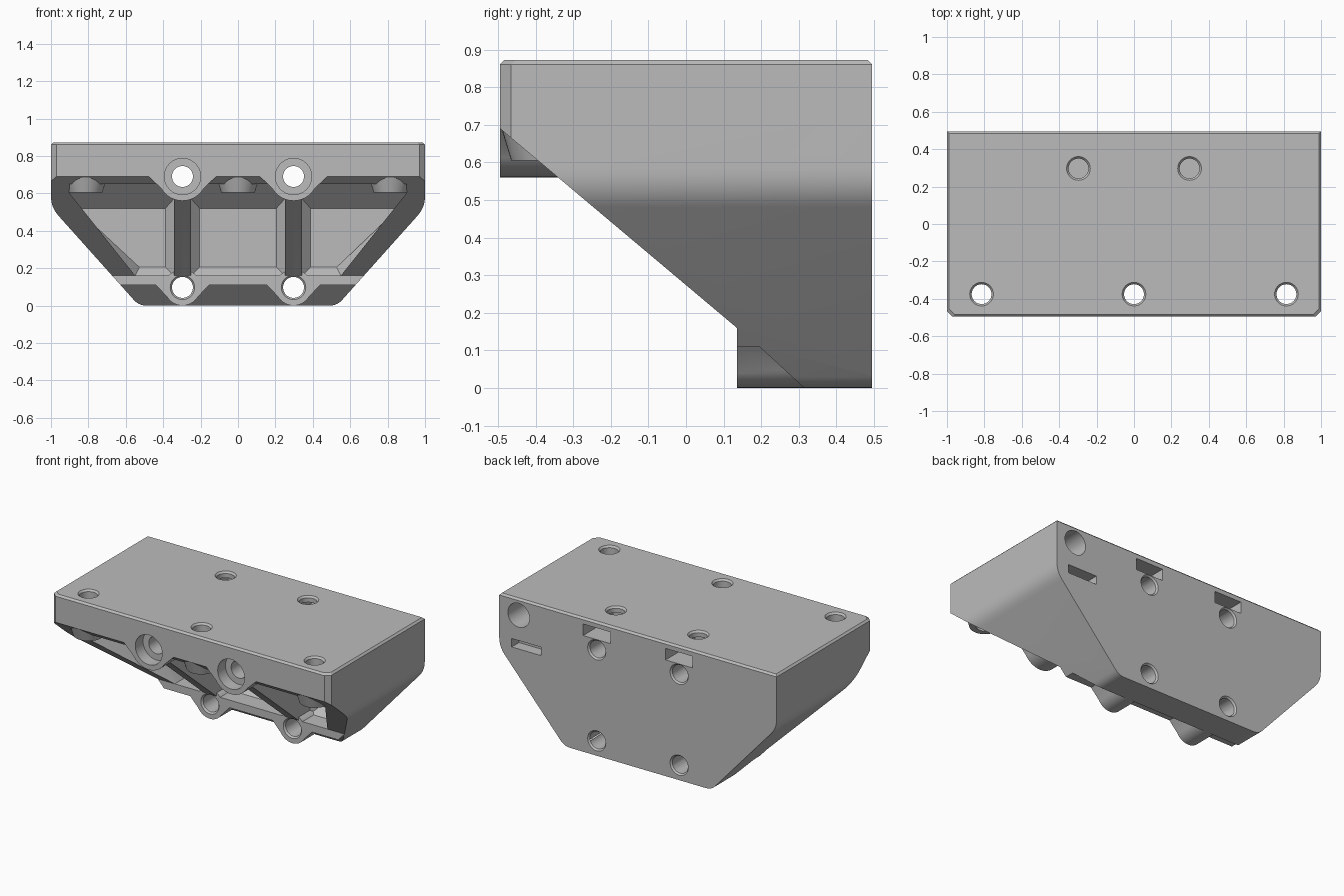
import bpy, bmesh, math
from mathutils import Vector

if "Cube" in bpy.data.objects:
    bpy.data.objects.remove(bpy.data.objects["Cube"])

grey = bpy.data.materials.new("light grey")
grey.use_nodes = True
grey.diffuse_color = (0.5, 0.5, 0.5, 1)
grey.node_tree.nodes["Principled BSDF"].inputs["Base Color"].default_value = (0.5, 0.5, 0.5, 1)

BACK, FRONT, TOP = 0.495, -0.495, 0.872
SCREW_X, SCREW_HIGH, SCREW_LOW = 0.297, 0.69, 0.097


def finish(bm, name):
    bmesh.ops.recalc_face_normals(bm, faces=bm.faces)
    mesh = bpy.data.meshes.new(name)
    bm.to_mesh(mesh)
    bm.free()
    mesh.materials.append(grey)
    obj = bpy.data.objects.new(name, mesh)
    bpy.context.collection.objects.link(obj)
    return obj


def loft(name, sections, axis="y"):
    """Join matching outlines; each section is (position on axis, 2D points)."""
    place = {"x": lambda p, d: (d, p[0], p[1]),
             "y": lambda p, d: (p[0], d, p[1]),
             "z": lambda p, d: (p[0], p[1], d)}[axis]
    bm = bmesh.new()
    rings = [[bm.verts.new(place(p, d)) for p in pts] for d, pts in sections]
    n = len(rings[0])
    for a, b in zip(rings, rings[1:]):
        for i in range(n):
            j = (i + 1) % n
            bm.faces.new((a[i], a[j], b[j], b[i]))
    bm.faces.new(rings[0])
    bm.faces.new(rings[-1])
    return finish(bm, name)


def circle(cx, cy, r, n=40):
    return [(cx + r * math.cos(math.tau * i / n), cy + r * math.sin(math.tau * i / n)) for i in range(n)]


def rod(name, axis, c, start, end, r1, r2=None):
    return loft(name, [(start, circle(*c, r1)), (end, circle(*c, r2 or r1))], axis)


def box(name, x, y, z):
    return loft(name, [(d, [(x[0], y[0]), (x[1], y[0]), (x[1], y[1]), (x[0], y[1])]) for d in z], "z")


def rounded(corners, steps=6):
    """Fillet a polygon given as (x, z, fillet length)."""
    out = []
    for i, (x, z, r) in enumerate(corners):
        p = Vector((x, z))
        if not r:
            out.append((x, z))
            continue
        a = p + (Vector(corners[i - 1][:2]) - p).normalized() * r
        b = p + (Vector(corners[(i + 1) % len(corners)][:2]) - p).normalized() * r
        for k in range(steps + 1):
            t = k / steps
            out.append(tuple(a * (1 - t) ** 2 + p * 2 * t * (1 - t) + b * t * t))
    return out


def combine(target, tool, operation="DIFFERENCE"):
    mod = target.modifiers.new("shape", "BOOLEAN")
    mod.object, mod.operation, mod.solver = tool, operation, "EXACT"
    bpy.context.view_layer.objects.active = target
    bpy.ops.object.modifier_apply(modifier=mod.name)
    bpy.data.objects.remove(tool)


# Main block: tapered outline trimmed by a chamfered box
outline = rounded([(1, 1, 0), (1, 0.525, 0.06), (0.53, 0, 0.04),
                   (-0.53, 0, 0.04), (-1, 0.525, 0.06), (-1, 1, 0)])
body = loft("mount_bracket", [(-0.6, outline), (BACK, outline)])


def plan(inset):
    x, c = 1 - inset, 0.03
    f, b = FRONT + inset, BACK - inset
    return [(x, f + c), (x, b), (-x, b), (-x, f + c), (-x + c, f), (x - c, f)]


envelope = loft("envelope", [(-0.2, plan(0)), (TOP - 0.012, plan(0)), (TOP, plan(0.012))], "z")
combine(body, envelope, "INTERSECT")

# Sloping underside and stepped foot
under = [(-0.8, SCREW_HIGH), (FRONT, SCREW_HIGH), (0.135, 0.16), (0.135, 0.11),
         (0.195, 0.11), (0.325, -0.01), (0.325, -0.2), (-0.8, -0.2)]
combine(body, loft("underside", [(-1.3, under), (1.3, under)], "x"))

# Three pockets between the ribs, with chamfers towards the rear wall
WALL = 0.3


def pocket_side(s):
    def shape(inset, top):
        i = inset
        return [(s * x, z) for x, z in ((0.9 - i, top), (0.9 - i, min(0.6, top - 0.01)), (0.55 - 0.5 * i, 0.16 + i),
                                        (0.343 + i, 0.16 + i), (0.343 + i, top))]
    return shape


def pocket_middle(inset, top):
    x = 0.25 - inset
    return [(x, top), (x, 0.16 + inset), (-x, 0.16 + inset), (-x, top)]


for shape in (pocket_side(1), pocket_side(-1), pocket_middle):
    combine(body, loft("pocket", [(-0.7, shape(0, 0.65)), (WALL - 0.13, shape(0, 0.65)),
                                  (WALL - 0.05, shape(0, 0.57)), (WALL, shape(0.045, 0.52))]))

# Screw bosses
for s in (-1, 1):
    x = s * SCREW_X
    for z, r, start, top in ((SCREW_HIGH, 0.13, FRONT, SCREW_HIGH), (SCREW_LOW, SCREW_LOW, 0.135, 0.115)):
        combine(body, rod("screw_boss", "y", (x, z), start, 0.36, r), "UNION")
        flare = [(x - r - 0.05, top + 0.01), (x - r - 0.05, top), (x - r * 0.85, z - r * 0.52),
                 (x + r * 0.85, z - r * 0.52), (x + r + 0.05, top), (x + r + 0.05, top + 0.01)]
        combine(body, loft("boss_flare", [(start, flare), (0.345, flare)]), "UNION")
VERTICAL = [(x, -0.375) for x in (-0.815, 0, 0.815)]
for c in VERTICAL:
    combine(body, rod("mount_boss", "z", c, 0.605, 0.7, 0.09, 0.119), "UNION")

# Horizontal screw holes with rear countersinks and front recesses
for s in (-1, 1):
    x = s * SCREW_X
    for z in (SCREW_HIGH, SCREW_LOW):
        combine(body, rod("screw_hole", "y", (x, z), -0.7, 0.7, 0.056))
        combine(body, rod("rear_rim", "y", (x, z), BACK - 0.012, BACK + 0.01, 0.055, 0.074))
    combine(body, rod("head_recess", "y", (x, SCREW_HIGH), -0.7, FRONT + 0.08, 0.097))
    combine(body, rod("front_rim", "y", (x, SCREW_LOW), 0.125, 0.147, 0.074, 0.055))
    # Nut slot and the blind hole above it
    combine(body, box("nut_slot", (x - 0.098, x + 0.098), (0.19, 0.7), (0.757, 0.832)))
    combine(body, rod("nut_hole", "z", (x, 0.297), 0.77, 1, 0.053))
    combine(body, rod("nut_rim", "z", (x, 0.297), TOP - 0.012, TOP + 0.01, 0.053, 0.072))

# Vertical mounting holes
for c in VERTICAL:
    combine(body, rod("mount_hole", "z", c, 0.4, 1, 0.053))
    combine(body, rod("mount_rim", "z", c, TOP - 0.012, TOP + 0.01, 0.053, 0.072))

# Round socket and narrow slot at one end of the rear face
combine(body, rod("rear_socket", "y", (0.86, 0.765), 0.2, 0.7, 0.078))
combine(body, box("rear_slot", (0.7, 0.91), (0.42, 0.7), (0.545, 0.6)))

# Crisp edges with smooth rounds
bpy.ops.object.select_all(action="DESELECT")
body.select_set(True)
bpy.context.view_layer.objects.active = body
bpy.ops.object.shade_smooth_by_angle(angle=math.radians(22))
